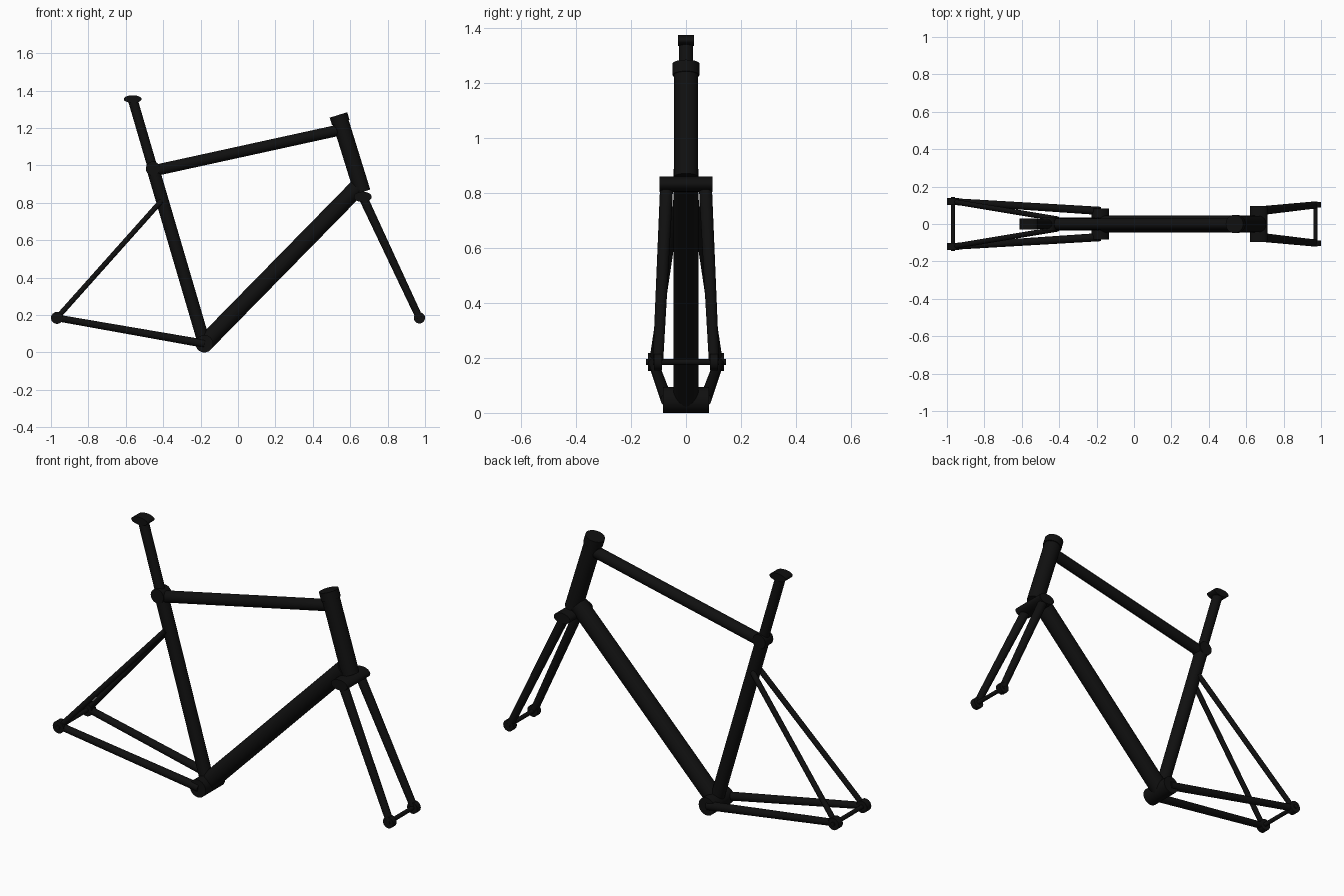
import bpy
import math
from mathutils import Vector

if "Cube" in bpy.data.objects:
    bpy.data.objects.remove(bpy.data.objects["Cube"], do_unlink=True)

black = bpy.data.materials.new("matte_black")
black.use_nodes = True
colour = (0.005, 0.005, 0.005, 1)
black.diffuse_color = colour
bsdf = black.node_tree.nodes["Principled BSDF"]
bsdf.inputs["Base Color"].default_value = colour
bsdf.inputs["Roughness"].default_value = 0.6


def tube(name, start, end, r_start, r_end=None):
    """Round, optionally tapered tube between two points."""
    start, end = Vector(start), Vector(end)
    axis = end - start
    bpy.ops.mesh.primitive_cone_add(
        vertices=24, radius1=r_start, radius2=r_end or r_start,
        depth=axis.length, location=(start + end) / 2,
        rotation=axis.to_track_quat("Z", "Y").to_euler())
    ob = bpy.context.object
    ob.name = name
    ob.data.materials.append(black)
    bpy.ops.object.shade_smooth_by_angle(angle=math.radians(40))
    return ob


def cross_tube(name, centre, half_width, radius, flatten=1):
    """Tube lying across the frame, optionally flattened in height."""
    side = Vector((0, half_width, 0))
    ob = tube(name, centre - side, centre + side, radius)
    if flatten != 1:
        bpy.ops.object.transform_apply(location=False, rotation=True, scale=True)
        ob.scale.z = flatten
    return ob


# Key points of the frame in its middle plane
bottom = Vector((-0.18, 0, 0.047))
seat_joint = Vector((-0.455, 0, 0.983))
post_top = Vector((-0.563, 0, 1.352))
head_top = Vector((0.537, 0, 1.27))
head_low = Vector((0.665, 0, 0.858))
crown = Vector((0.667, 0, 0.832))
rear = Vector((-0.968, 0, 0.185))
front = Vector((0.97, 0, 0.185))
stay_top = Vector((-0.41, 0, 0.81))

# Main tubes
tube("seat_tube", bottom, seat_joint, 0.034)
tube("seat_post", seat_joint, post_top, 0.026)
tube("top_tube", (-0.45, 0, 0.972), (0.555, 0, 1.192), 0.030)
tube("down_tube", bottom, (0.637, 0, 0.88), 0.046)
tube("head_tube", head_low, head_top, 0.044)
tube("headset_cap", head_top.lerp(head_low, 0.1), head_top, 0.049)

# Joints lying across the frame
cross_tube("bottom_bracket", bottom, 0.083, 0.047)
cross_tube("seat_collar", seat_joint, 0.034, 0.038)
cross_tube("saddle_clamp", post_top + Vector((0, 0, 0.003)), 0.03, 0.048, 0.42)
cross_tube("fork_crown", crown, 0.097, 0.048, 0.58)
cross_tube("rear_axle", rear, 0.145, 0.011)
cross_tube("front_axle", front, 0.12, 0.011)

# Paired stays, fork blades and dropouts
for side, label in ((1, "back"), (-1, "near")):
    def at(point, y):
        return point + Vector((0, side * y, 0))

    tube(label + "_chain_stay", at(bottom, 0.07), at(rear, 0.12), 0.022, 0.018)
    tube(label + "_seat_stay", at(stay_top, 0.027), at(rear, 0.12), 0.014)
    tube(label + "_fork_blade", at(crown, 0.07), at(front, 0.102), 0.024, 0.019)
    cross_tube(label + "_rear_dropout", at(rear, 0.12), 0.018, 0.032)
    cross_tube(label + "_front_dropout", at(front, 0.102), 0.015, 0.03)
